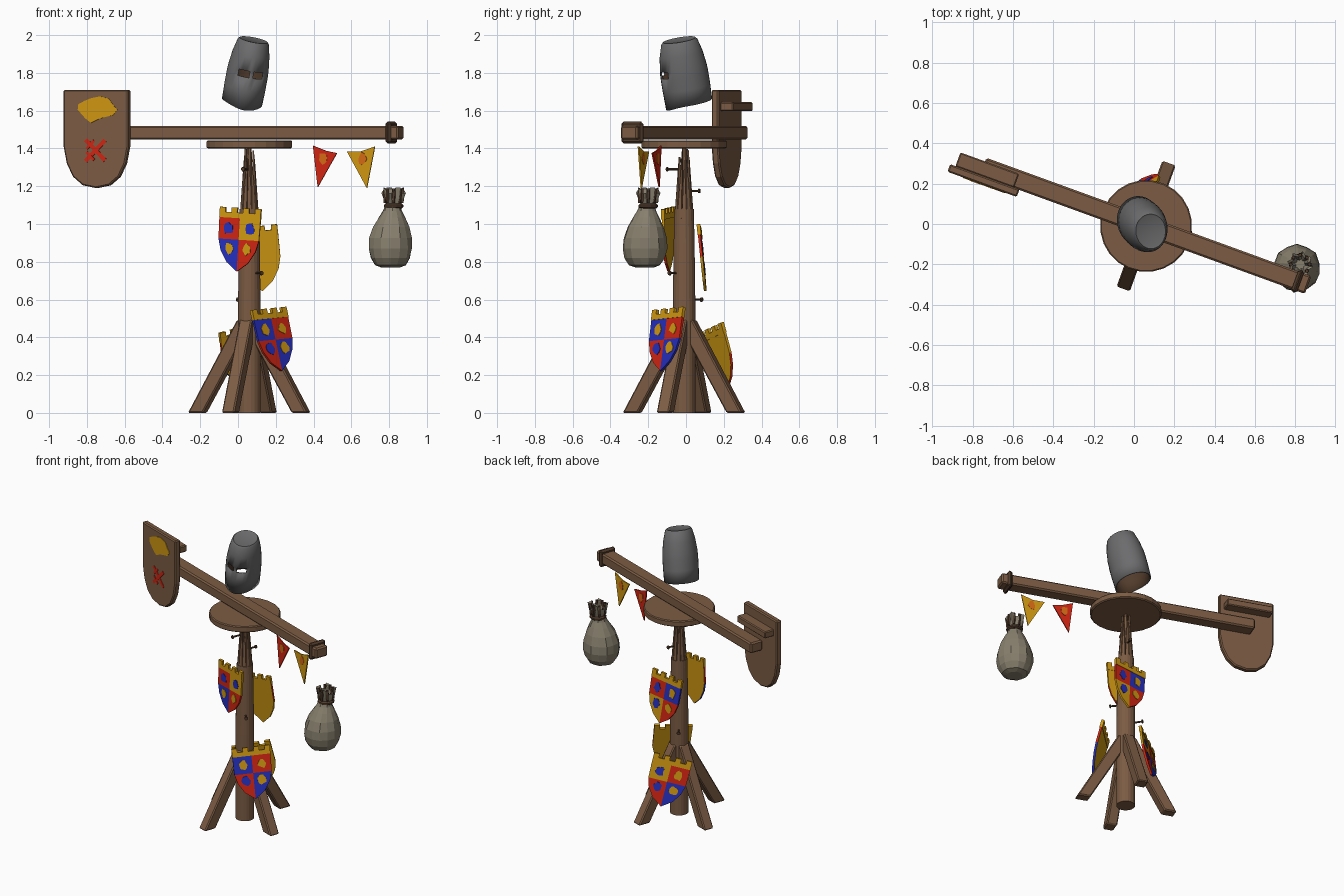
import bpy, bmesh, math, random
from mathutils import Matrix, Vector

if "Cube" in bpy.data.objects:
    bpy.data.objects.remove(bpy.data.objects["Cube"])
random.seed(4)
R, T = Matrix.Rotation, Matrix.Translation
rad = math.radians

def material(name, *c):
    m = bpy.data.materials.new(name)
    m.diffuse_color = (*c, 1)
    m.use_nodes = True
    m.node_tree.nodes["Principled BSDF"].inputs["Base Color"].default_value = m.diffuse_color
    return m
wood = material("wood", .20, .107, .057)
dark = material("dark_rope", .085, .045, .025)
steel = material("steel", .15, .15, .155)
cloth = material("sackcloth", .245, .215, .155)
red = material("red", .62, .018, .006)
blue = material("blue", .018, .028, .5)
gold = material("gold", .62, .31, .006)
orange = material("orange", .65, .14, .008)

def finish(name, bm, mats, M, bevel=0):
    me = bpy.data.meshes.new(name)
    bm.to_mesh(me)
    bm.free()
    ob = bpy.data.objects.new(name, me)
    bpy.context.collection.objects.link(ob)
    for m in mats:
        me.materials.append(m)
    ob.matrix_world = M
    if bevel:
        b = ob.modifiers.new("bevel", 'BEVEL')
        b.width, b.segments = bevel, 1
    return ob

def add_prism(bm, pts, z0, z1):
    f = bm.faces.new([bm.verts.new((x, y, z0)) for x, y in pts])
    ext = bmesh.ops.extrude_face_region(bm, geom=[f])
    for v in ext['geom']:
        if isinstance(v, bmesh.types.BMVert):
            v.co.z = z1
    bmesh.ops.recalc_face_normals(bm, faces=bm.faces)

def plate(name, pts, z0, z1, mat, M, bevel=0):
    bm = bmesh.new()
    add_prism(bm, pts, z0, z1)
    return finish(name, bm, [mat], M, bevel)

def rect(x0, x1, y0, y1):
    return [(x0, y0), (x1, y0), (x1, y1), (x0, y1)]

def lathe(name, profile, n, mats, M, warp=None, drop=None):
    bm = bmesh.new()
    rings = []
    for i, (r, z) in enumerate(profile):
        ring = []
        for j in range(n):
            a = 2 * math.pi * (j + .5) / n
            co = Vector((r * math.cos(a), r * math.sin(a), z))
            ring.append(bm.verts.new(warp(co, i, j) if warp else co))
        rings.append(ring)
    for i in range(len(rings) - 1):
        for j in range(n):
            if not (drop and drop(i, j)):
                k = (j + 1) % n
                bm.faces.new((rings[i][j], rings[i][k], rings[i+1][k], rings[i+1][j]))
    bm.faces.new(rings[-1])
    if not drop:
        bm.faces.new(rings[0][::-1])
    return finish(name, bm, mats, M)

def frame(origin, up, az):
    # x right, y up, z facing outward along the azimuth
    u = Vector(up).normalized()
    n = Vector((math.cos(rad(az)), math.sin(rad(az)), 0))
    n = (n - u * n.dot(u)).normalized()
    return T(Vector(origin)) @ Matrix((u.cross(n), u, n)).transposed().to_4x4()

def blob(cx, cy, sx, sy, n=11):
    # ragged heraldic patch
    out = []
    for i in range(n):
        k = random.uniform(.7, 1.1)
        a = 2 * math.pi * i / n
        out.append((cx + sx * k * math.cos(a), cy + sy * k * math.sin(a)))
    return out

POST = T((.06, -.01, 0))
W = POST @ R(rad(-20), 4, 'Z')     # frame of the turning arm
F = W @ R(rad(90), 4, 'X')         # same, drawn as (along, height)

# post with a splintered top
lathe("post", [(.06, 0), (.06, .6), (.056, .9), (.052, 1.08)], 20, [wood], POST)
lathe("post_core", [(.042, 1.05), (.026, 1.22), (.012, 1.405)], 8, [wood], POST)
for i in range(12):
    s = plate("splinter", [(-.012, 1.03), (.012, 1.03), (.007, random.uniform(1.2, 1.3)),
                           (random.uniform(-.005, .005), random.uniform(1.32, 1.41))],
              -.006, .004, wood,
              POST @ R(rad(30 * i), 4, 'Z') @ T((0, -.046, 0)) @ T((0, 0, 1.05))
              @ R(rad(-4), 4, 'X') @ T((0, 0, -1.05)) @ R(rad(90), 4, 'X'))

# four slanted braces
for k in range(4):
    plate("brace_leg", [(.25, 0), (.335, 0), (.06, .49), (.02, .5), (-.02, .47)],
          -.035, .035, wood, POST @ R(rad(-20 + 90 * k), 4, 'Z') @ R(rad(90), 4, 'X'), .007)

# nails in the post
for az, z, ln in ((250, 1.29, .1), (70, 1.175, .09), (-50, .74, .105), (123, .6, .115)):
    N = POST @ T((0, 0, z)) @ R(rad(az), 4, 'Z') @ R(rad(90), 4, 'Y')
    lathe("nail", [(.006, 0), (.006, ln - .01), (.013, ln - .008), (.011, ln)], 8, [dark], N)

# turntable and arm
lathe("turntable", [(.22, 1.40), (.228, 1.406), (.228, 1.437), (.222, 1.443)], 24, [wood], POST)
plate("arm", rect(-.86, .855, 1.447, 1.52), -.047, .047, wood, F, .009)
plate("arm_rope", rect(.785, .815, 1.425, 1.542), -.06, .06, dark, F, .012)

# target shield on the arm
cx = -.835
half = [(.183, 1.71), (.183, 1.41), (.165, 1.32), (.13, 1.25), (.075, 1.205)]
outline = [(cx - x, z) for x, z in half] + [(cx, 1.19)] + [(cx + x, z) for x, z in half[::-1]]
plate("target_shield", outline, .044, .084, wood, F, .007)
plate("target_batten", rect(-.99, -.68, 1.598, 1.645), -.028, .046, wood, F, .006)
plate("target_gold_patch", blob(cx, 1.605, .115, .07, 14), .083, .087, gold, F)
for s in (-1, 1):
    C = F @ T((cx, 1.39, 0)) @ R(s * rad(45), 4, 'Z')
    plate("target_red_blade", rect(-.08, .075, -.011, .011), .083, .087 + s * .0005, red, C)
    plate("target_red_hilt", rect(-.05, -.035, -.03, .03), .083, .0875 + s * .0005, red, C)

# pennants under the arm
for nm, pts, c, e in (
        ("red", [(.359, 1.415), (.386, 1.195), (.494, 1.375), (.43, 1.388)], red, orange),
        ("gold", [(.55, 1.385), (.663, 1.19), (.708, 1.41), (.63, 1.385)], gold, orange)):
    plate(nm + "_pennant", pts, -.004, .004, c, F)
    mx = sum(p[0] for p in pts) / 4
    plate(nm + "_pennant_emblem", blob(mx, 1.345, .027, .034), -.006, .006, e, F)

# quartered shields with battlement tops
def quartered(name, top, bottom, az, w, cols):
    top, bottom = Vector(top), Vector(bottom)
    M, h, w = frame(top, top - bottom, az), (top - bottom).length, w / 2
    hf = [(w, -.05), (w * .98, -.5 * h), (w * .84, -.68 * h), (w * .52, -.86 * h)]
    pts = [(-x, y) for x, y in hf] + [(0, -h)] + hf[::-1]
    mid = -.5 * h
    bm = bmesh.new()
    add_prism(bm, pts, 0, .014)
    for no, co in (((1, 0, 0), (0, 0, 0)), ((0, 1, 0), (0, mid, 0))):
        bmesh.ops.bisect_plane(bm, geom=bm.verts[:] + bm.edges[:] + bm.faces[:],
                               plane_co=co, plane_no=no)
    mats = [red, blue, gold]
    bm.normal_update()
    for f in bm.faces:
        c = f.calc_center_median()
        q = (0 if c.y > mid else 2) + (1 if c.x > 0 else 0)
        f.material_index = 2 if f.normal.z < -.5 else mats.index(cols[q])
    finish(name, bm, mats, M)
    crown = [(-w, -.055), (w, -.055)]
    step = 2 * w / 7
    for i in range(7):
        y = 0 if i % 2 == 0 else -.026
        crown += [(w - i * step, y), (w - (i + 1) * step, y)]
    plate(name + "_battlement", crown, -.002, .017, gold, M)
    for q, c in enumerate(cols):
        ex = (-1 if q % 2 == 0 else 1) * w * (.5 if q < 2 else .42)
        ey = -.33 * h if q < 2 else -.64 * h
        e = blue if c == gold else (gold if q % 2 or c == blue else blue)
        plate(name + "_emblem", blob(ex, ey, w * .24, .034), .012, .017, e, M)

quartered("upper_front_shield", (.017, -.088, 1.085), (-.004, -.085, .748), -104, .225,
          (red, gold, blue, red))
quartered("lower_front_shield", (.155, -.085, .55), (.225, -.127, .22), -48, .245,
          (blue, red, red, blue))
quartered("upper_back_shield", (.09, .062, .985), (.13, .095, .645), 88, .235,
          (red, blue, gold, red))
quartered("lower_back_shield", (.01, .125, .45), (.045, .215, .13), 120, .25,
          (gold, red, red, blue))

# counterweight sack with tied neck
B = T((.808, -.218, 0))
def sack_warp(co, i, j):
    t = max(0, (co.z - .95) / .2)
    k = 1 + .03 * math.cos(3 * j + i)
    return Vector((co.x * k + .016 * min(t, 1), co.y * k + .018 * min(t, 1), co.z))
lathe("sack", [(.05, .77), (.082, .782), (.106, .82), (.117, .87), (.114, .925), (.096, .985),
               (.07, 1.035), (.05, 1.07), (.04, 1.1)], 14, [cloth], B, sack_warp)
N = T((.824, -.2, 0))
lathe("sack_tie", [(.044, 1.083), (.054, 1.09), (.054, 1.1), (.044, 1.108)], 12, [dark], N)
def ruffle(co, i, j):
    k = 1 if i == 0 else (1.1 if j % 2 else .82)
    dz = .014 * (1 if j % 4 < 2 else -1) if i in (2, 3) else 0
    return Vector((co.x * k, co.y * k, co.z + dz))
lathe("sack_ruffle", [(.038, 1.1), (.05, 1.135), (.06, 1.178), (.045, 1.172), (.025, 1.12)],
      16, [cloth], N, ruffle)
for j in range(8):
    lathe("ruffle_fold", [(.007, 1.11), (.011, 1.16), (.009, 1.188)], 5, [dark],
          N @ R(rad(45 * j), 4, 'Z') @ T((.047, 0, 0)))

# tilted helmet, open below, with two eye slits
base, tip = Vector((.022, .02, 1.65)), Vector((.085, -.035, 1.99))
H = frame(base, tip - base, -80) @ R(rad(-90), 4, 'X')
def helm_warp(co, i, j):
    front = max(0, -co.y) ** 3
    dz = -.022 * front if i == 0 else 0
    return Vector((co.x * .11, co.y * (.134 if co.y < 0 else .122), co.z + dz))
def slit(i, j):
    a = 360 * (j + 1) / 32
    return i == 2 and 6 < abs(a - 270) < 40
helm = lathe("helmet", [(.98, -.005), (1, .08), (1, .15), (.985, .185), (.9, .26), (.76, .325),
                        (.68, .335), (.62, .332)], 32, [steel, dark], H, helm_warp, slit)
s = helm.modifiers.new("shell", 'SOLIDIFY')
s.thickness, s.offset, s.material_offset = .008, -1, 1
bpy.context.view_layer.objects.active = helm
helm.select_set(True)
bpy.ops.object.shade_smooth_by_angle(angle=rad(35))
